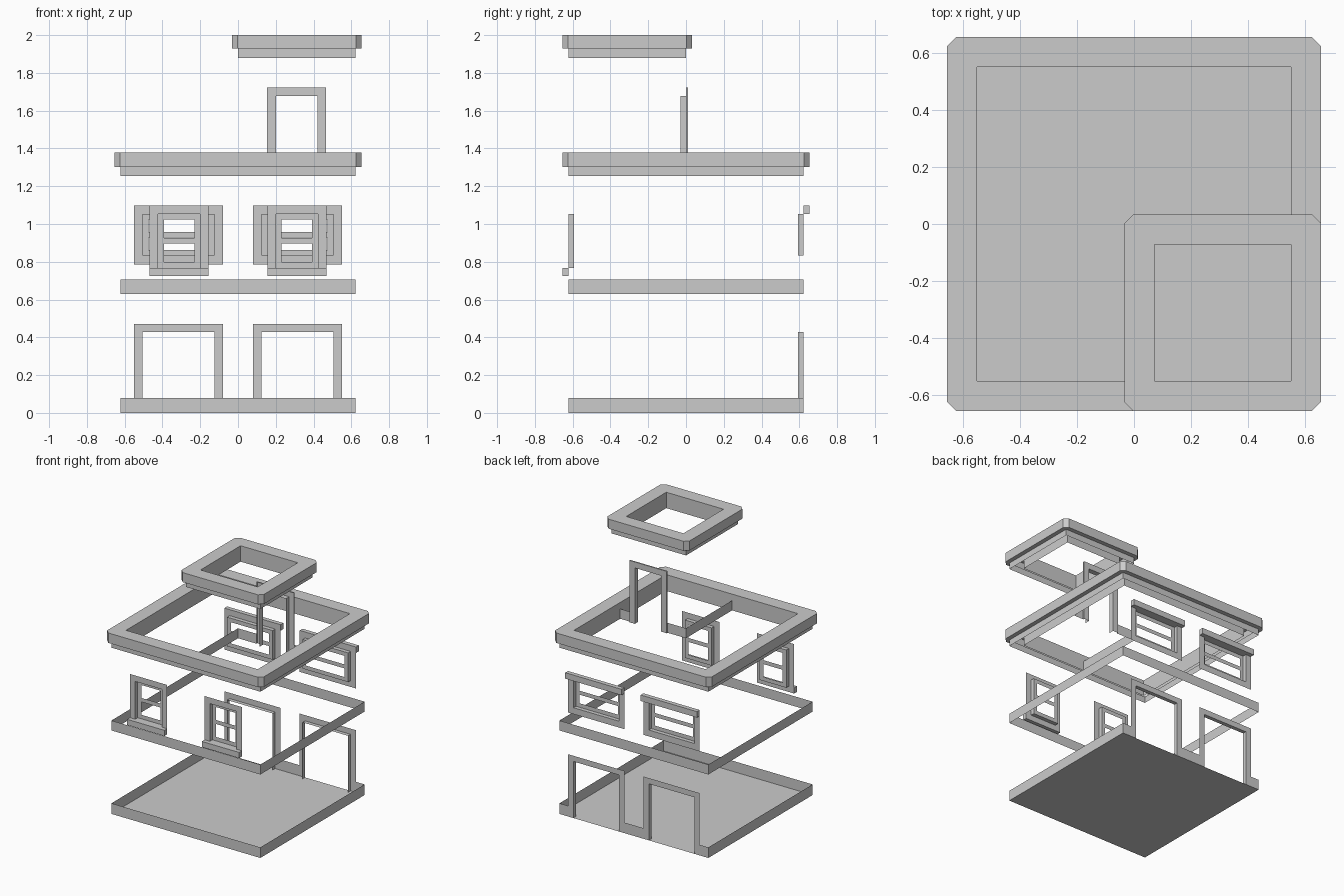
import bpy, bmesh
from mathutils import Vector

cube = bpy.data.objects.get("Cube")
if cube:
    bpy.data.objects.remove(cube)

grey = bpy.data.materials.new("light_grey")
grey.use_nodes = True
colour = (0.6, 0.6, 0.6, 1)
grey.diffuse_color = colour
grey.node_tree.nodes["Principled BSDF"].inputs["Base Color"].default_value = colour

W = 0.622       # wall half width
EAVE = 0.655    # cornice half width
INNER = 0.55    # parapet inner half width
DEPTH = 0.03    # reveal depth
FLOOR2 = 1.255  # terrace level


def finish(name, bm):
    bmesh.ops.remove_doubles(bm, verts=bm.verts[:], dist=1e-5)
    bmesh.ops.recalc_face_normals(bm, faces=bm.faces[:])
    mesh = bpy.data.meshes.new(name)
    bm.to_mesh(mesh)
    bm.free()
    mesh.materials.append(grey)
    bpy.context.collection.objects.link(bpy.data.objects.new(name, mesh))


def loft(name, rings, closed=True):
    """Bridge each outline to the next one."""
    bm = bmesh.new()
    rows = [[bm.verts.new(p) for p in ring] for ring in rings]
    n = len(rows[0])
    for a, b in zip(rows, rows[1:]):
        for i in range(n if closed else n - 1):
            j = (i + 1) % n
            bm.faces.new((a[i], a[j], b[j], b[i]))
    finish(name, bm)


def box(name, lo, hi):
    bm = bmesh.new()
    lo, hi = Vector(lo), Vector(hi)
    for v in bmesh.ops.create_cube(bm, size=1)["verts"]:
        v.co = (lo + hi) / 2 + v.co * (hi - lo)
    finish(name, bm)


def wall(name, path, z0, z1, closed=False):
    loft(name, [[(x, y, z) for x, y in path] for z in (z0, z1)], closed)


def plan(x0, y0, x1, y1, z, cut=0):
    """Horizontal rectangle with cut corners."""
    c = cut
    return [(x0 + c, y0, z), (x1 - c, y0, z), (x1, y0 + c, z), (x1, y1 - c, z),
            (x1 - c, y1, z), (x0 + c, y1, z), (x0, y1 - c, z), (x0, y0 + c, z)]


def upright(cx, half, z0, z1, y):
    """Vertical rectangle facing y, open at the bottom when not closed."""
    return [(cx - half, y, z0), (cx - half, y, z1), (cx + half, y, z1), (cx + half, y, z0)]


def cornice(name, lo, hi, z0, z1, z2):
    out, hole = EAVE - W, W - INNER

    def ring(grow, z, cut=0):
        return plan(lo[0] - grow, lo[1] - grow, hi[0] + grow, hi[1] + grow, z, cut)
    loft(name, [ring(0, z0), ring(0, z1), ring(out, z1, DEPTH), ring(out, z2, DEPTH),
                ring(-hole, z2), ring(-hole, z0)])


def window(name, cx, wall_y, half, frame_z, hole_z):
    """Flat surround, reveal, recessed sash and one crossbar."""
    y = wall_y
    back = y - DEPTH if y > 0 else y + DEPTH
    open_half, bar = half - 0.045, 0.03
    z0, z1 = hole_z
    loft(name + "_frame", [upright(cx, half, *frame_z, y),
                           upright(cx, open_half, z0, z1, y),
                           upright(cx, open_half, z0, z1, back),
                           upright(cx, open_half - bar, z0 + bar, z1 - bar, back)])
    mid = (z0 + z1) / 2
    h = open_half - bar
    loft(name + "_crossbar", [[(cx - h, back, z), (cx + h, back, z)]
                              for z in (mid - bar / 2, mid + bar / 2)], False)


# Ground floor and its low walls
square = [(-W, -W), (W, -W), (W, W), (-W, W)]
loft("floor", [[(-W, y, 0), (W, y, 0)] for y in (-W, W)], False)
wall("base_wall", [square[3], square[0], square[1], square[2]], 0, 0.08)
for n, (a, b) in enumerate([(-W, -INNER), (-0.08, 0.08), (INNER, W)]):
    wall(f"base_wall_back_{n + 1}", [(a, W), (b, W)], 0, 0.08)

# Band between the storeys
wall("storey_band", square, 0.63, 0.705, True)

# Doors and windows, mirrored left and right
for side, s in (("left", 1), ("right", -1)):
    cx = 0.315 * s
    loft(f"back_door_frame_{side}", [upright(cx, 0.235, 0, 0.47, W),
                                     upright(cx, 0.19, 0, 0.427, W),
                                     upright(cx, 0.19, 0, 0.427, W - DEPTH)], False)
    cx = 0.312 * s
    window(f"front_window_{side}", cx, -W, 0.156, (0.725, 1.098), (0.768, 1.053))
    box(f"front_sill_{side}", (cx - 0.156, -EAVE, 0.725), (cx + 0.156, -W, 0.768))
    cx = 0.315 * s
    window(f"back_window_{side}", cx, W, 0.235, (0.785, 1.098), (0.833, 1.053))
    box(f"back_lintel_{side}", (cx - 0.235, W, 1.053), (cx + 0.235, EAVE, 1.098))

# Main and upper cornices
cornice("main_cornice", (-W, -W), (W, W), FLOOR2, 1.303, 1.378)
cornice("upper_cornice", (0, -W), (W, 0), 1.88, 1.928, 2.0)

# Terrace door and the skirting of the upper room
cx, half, hole = 0.31, 0.156, 0.11
loft("terrace_door_frame", [upright(cx, half, FLOOR2, 1.722, 0),
                            upright(cx, half, FLOOR2, 1.722, 0.01),
                            upright(cx, hole, FLOOR2, 1.677, 0.01),
                            upright(cx, hole, FLOOR2, 1.677, -DEPTH)], False)
wall("upper_skirting", [(0, -INNER), (0, 0), (cx - half, 0)], FLOOR2, 1.33)
wall("upper_skirting_end", [(cx + half, 0), (INNER, 0)], FLOOR2, 1.33)
